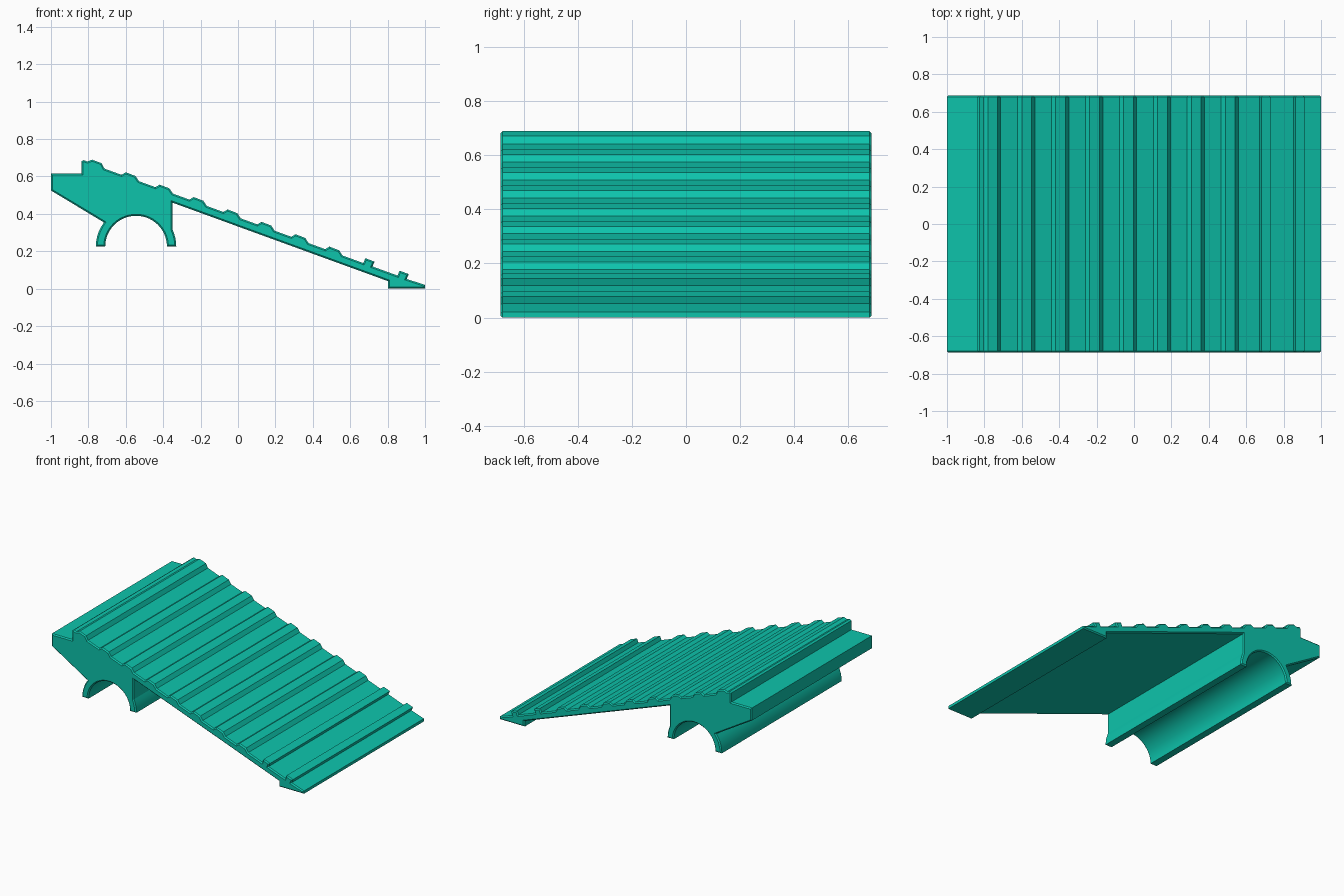
import bpy, bmesh, math

if "Cube" in bpy.data.objects:
    bpy.data.objects.remove(bpy.data.objects["Cube"])

HALF_WIDTH = 0.687
CHAMFER = 0.008
SLOPE = -0.365
CLIP_X, CLIP_Z = -0.545, 0.225


def deck(x):
    """Height of the sloping deck between the ridges."""
    return 0.575 + SLOPE * (x + 0.53)


def arc(radius, start, end, steps):
    """Points around the clip centre, angles in degrees."""
    pts = []
    for i in range(steps + 1):
        a = math.radians(start + (end - start) * i / steps)
        pts.append((CLIP_X + radius * math.cos(a), CLIP_Z + radius * math.sin(a)))
    return pts


# Rear ledge and first ridge
profile = [(-1, 0.525), (-1, 0.615), (-0.838, 0.615), (-0.838, 0.68),
           (-0.825, 0.688), (-0.805, 0.68), (-0.78, 0.69),
           (-0.729, 0.671), (-0.714, deck(-0.714))]

# Repeated rounded tread ridges
for i in range(7):
    x = -0.53 + 0.1815 * i
    profile += [(x - 0.093, deck(x - 0.093)), (x - 0.07, deck(x - 0.07) + 0.022),
                (x - 0.018, deck(x - 0.018) + 0.021), (x, deck(x))]

# Two square ribs near the foot
for x in (0.67, 0.853):
    profile += [(x, deck(x)), (x + 0.011, deck(x) + 0.026),
                (x + 0.06, deck(x) + 0.008), (x + 0.049, deck(x + 0.049))]

# Toe, flat foot and sloping underside
profile += [(1, 0.02), (1, 0), (0.803, 0), (0.803, 0.04), (-0.35, 0.46)]

# Half-round clip: outer right arm, inner arch, outer left arm
profile += arc(0.215, 25, 0, 4)
profile += arc(0.165, 0, 180, 28)
profile += arc(0.215, 180, 143, 5)

# Extrude the profile across the width
bm = bmesh.new()
verts = [bm.verts.new((x, -HALF_WIDTH + CHAMFER, z)) for x, z in profile]
front = bm.faces.new(verts)
ext = bmesh.ops.extrude_face_region(bm, geom=[front], use_keep_orig=True)
moved = [g for g in ext["geom"] if isinstance(g, bmesh.types.BMVert)]
bmesh.ops.translate(bm, verts=moved, vec=(0, 2 * (HALF_WIDTH - CHAMFER), 0))
bmesh.ops.recalc_face_normals(bm, faces=bm.faces[:])

# Chamfer the rim of both side faces
bm.normal_update()
caps = [f for f in bm.faces if abs(f.normal.y) > 0.9]
bmesh.ops.inset_region(bm, faces=caps, thickness=CHAMFER, depth=CHAMFER,
                       use_even_offset=True, use_boundary=True)

mesh = bpy.data.meshes.new("ramp")
bm.to_mesh(mesh)
bm.free()
ramp = bpy.data.objects.new("ramp", mesh)
bpy.context.collection.objects.link(ramp)

teal = bpy.data.materials.new("teal plastic")
teal.diffuse_color = (0.004, 0.55, 0.41, 1)
teal.use_nodes = True
teal.node_tree.nodes["Principled BSDF"].inputs["Base Color"].default_value = teal.diffuse_color
mesh.materials.append(teal)

bpy.context.view_layer.objects.active = ramp
ramp.select_set(True)
bpy.ops.object.shade_smooth_by_angle(angle=math.radians(15))
